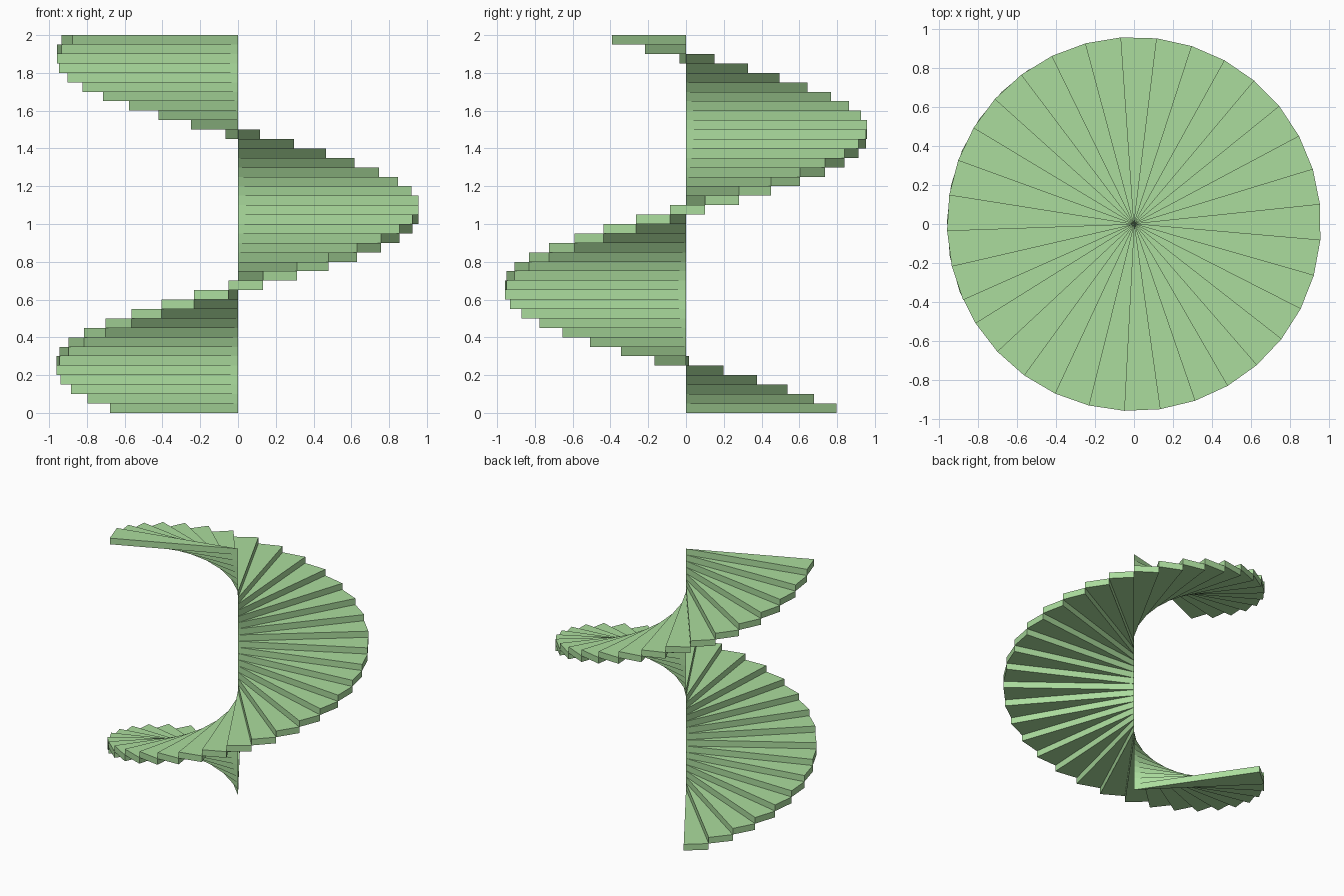
import bpy
from math import radians, cos, sin

if "Cube" in bpy.data.objects:
    bpy.data.objects.remove(bpy.data.objects["Cube"])

STEPS = 40
RISE = 0.05        # thickness of each tread
TURN = 11.0        # degrees swept by each tread
START = 124.0      # angle of the first tread's leading edge
RADIUS = 0.96

green = bpy.data.materials.new("green")
green.diffuse_color = (0.41, 0.72, 0.34, 1)
green.use_nodes = True
green.node_tree.nodes["Principled BSDF"].inputs["Base Color"].default_value = green.diffuse_color


def wedge_mesh():
    """Flat triangular tread with its tip on the stair axis."""
    a = radians(TURN)
    outline = [(0, 0), (RADIUS, 0), (RADIUS * cos(a), RADIUS * sin(a))]
    verts = [(x, y, z) for z in (0, RISE) for x, y in outline]
    faces = [(2, 1, 0), (3, 4, 5), (0, 1, 4, 3), (1, 2, 5, 4), (2, 0, 3, 5)]
    mesh = bpy.data.meshes.new("stair_tread")
    mesh.from_pydata(verts, [], faces)
    mesh.materials.append(green)
    return mesh


# Spiral of identical treads, each turned and raised by one step
tread = wedge_mesh()
for i in range(STEPS):
    step = bpy.data.objects.new(f"stair_tread_{i + 1:02d}", tread)
    step.location.z = i * RISE
    step.rotation_euler.z = radians(START + i * TURN)
    bpy.context.collection.objects.link(step)
